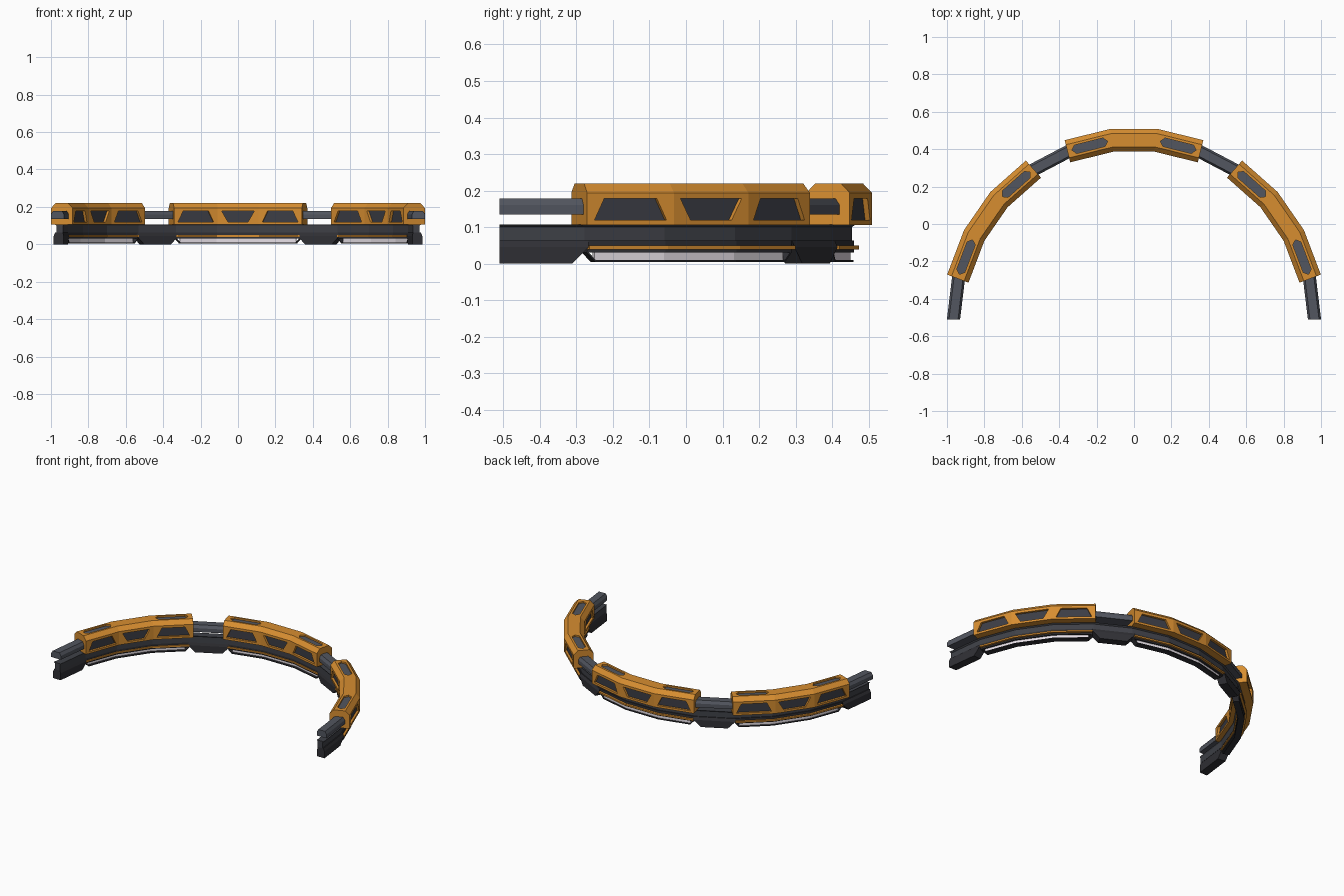
import bpy, bmesh, math
from mathutils import Vector

if "Cube" in bpy.data.objects:
    bpy.data.objects.remove(bpy.data.objects["Cube"])

# Half circle of 13 straight segments: three orange pods joined by bare couplings
N, R, CY = 13, 0.965, -0.51
STEP = math.pi / N
H = STEP / 2
L = 2 * R * math.sin(H)
APO = R * math.cos(H)


def material(name, rgb):
    m = bpy.data.materials.new(name)
    m.diffuse_color = (*rgb, 1)
    m.use_nodes = True
    m.node_tree.nodes["Principled BSDF"].inputs["Base Color"].default_value = m.diffuse_color
    return m


ORANGE = material("orange_paint", (0.68, 0.27, 0.03))
STEEL = material("grey_steel", (0.085, 0.093, 0.115))
RAIL = material("dark_rail", (0.05, 0.053, 0.064))
BLACK = material("charcoal", (0.03, 0.03, 0.036))
WINDOW = material("dark_panel", (0.045, 0.047, 0.06))
LIGHT = material("pale_light", (0.88, 0.82, 0.88))


def pt(i, s, d, z):
    """Segment i: s along, d outward, z up."""
    a = (i + 0.5) * STEP
    c, n = math.cos(a), math.sin(a)
    return Vector((c * (APO + d) - n * s, CY + n * (APO + d) + c * s, z))


def mitre(d):
    return L / 2 + d * math.tan(H)


def finish(bm, name, mats):
    bmesh.ops.remove_doubles(bm, verts=bm.verts, dist=1e-5)
    bmesh.ops.recalc_face_normals(bm, faces=bm.faces)
    me = bpy.data.meshes.new(name)
    bm.to_mesh(me)
    bm.free()
    for m in mats:
        me.materials.append(m)
    ob = bpy.data.objects.new(name, me)
    bpy.context.collection.objects.link(ob)
    return ob


def sweep(name, prof, first, last, mat, start=None, end=None, lift=None):
    """Sweep a closed (d, z) profile; start/end give square end extension by z."""
    rings = []

    def square(i, sign, f, up=0, more=0):
        rings.append([pt(i, sign * (L / 2 + f(z) + more), d, z + up) for d, z in prof])

    if lift and start:
        square(first, -1, start, lift[1], lift[0])
    if start:
        square(first, -1, start)
    else:
        rings.append([pt(first, -mitre(d), d, z) for d, z in prof])
    for i in range(first, last):
        rings.append([pt(i, mitre(d), d, z) for d, z in prof])
    if end:
        square(last, 1, end)
    else:
        rings.append([pt(last, mitre(d), d, z) for d, z in prof])
    if lift and end:
        square(last, 1, end, lift[1], lift[0])
    bm = bmesh.new()
    vs = [[bm.verts.new(p) for p in r] for r in rings]
    n = len(prof)
    for a, b in zip(vs, vs[1:]):
        for k in range(n):
            bm.faces.new((a[k], a[(k + 1) % n], b[(k + 1) % n], b[k]))
    bm.faces.new(vs[0])
    bm.faces.new(vs[-1])
    return finish(bm, name, [mat])


def box(d0, d1, z0, z1):
    return [(d0, z0), (d1, z0), (d1, z1), (d0, z1)]


def quad(bm, pts, mi=0):
    f = bm.faces.new([bm.verts.new(p) for p in pts])
    f.material_index = mi


def recess(bm, outer, inner, push, mi):
    """Frame around an opening, reveal, and a sunken panel."""
    deep = [p + push for p in inner]
    n = len(outer)
    for k in range(n):
        j = (k + 1) % n
        quad(bm, (outer[k], outer[j], inner[j], inner[k]))
        quad(bm, (inner[k], inner[j], deep[j], deep[k]))
    quad(bm, deep, mi)


W, T = 0.061, 0.036           # wall and roof half widths
Z0, Z1, Z2 = 0.106, 0.194, 0.22
EXT = 0.014


def pod(name, first):
    bm = bmesh.new()
    for k in range(3):
        i = first + k
        lo = lambda d: -(L / 2 + EXT) if k == 0 else -mitre(d)
        hi = lambda d: (L / 2 + EXT) if k == 2 else mitre(d)
        nrm = pt(i, 0, 1, 0) - pt(i, 0, 0, 0)
        # side walls with alternating trapezoid windows
        mb, mt = (0.055, 0.022) if k == 1 else (0.022, 0.05)
        for sg in (1, -1):
            d = sg * W
            a, b = lo(d), hi(d)
            outer = [pt(i, a, d, Z0), pt(i, b, d, Z0), pt(i, b, d, Z1), pt(i, a, d, Z1)]
            inner = [pt(i, a + mb, d, 0.12), pt(i, b - mb, d, 0.12),
                     pt(i, b - mt, d, 0.178), pt(i, a + mt, d, 0.178)]
            recess(bm, outer, inner, nrm * (-sg * 0.014), 1)
            e = sg * T
            quad(bm, (outer[3], outer[2], pt(i, hi(e), e, Z2), pt(i, lo(e), e, Z2)))
        # floor
        quad(bm, (pt(i, lo(-W), -W, Z0), pt(i, hi(-W), -W, Z0), pt(i, hi(W), W, Z0), pt(i, lo(W), W, Z0)))
        # roof, with a long slot on the end segments
        outer = [pt(i, lo(-T), -T, Z2), pt(i, hi(-T), -T, Z2), pt(i, hi(0), 0, Z2),
                 pt(i, hi(T), T, Z2), pt(i, lo(T), T, Z2), pt(i, lo(0), 0, Z2)]
        if k == 1:
            quad(bm, outer)
        else:
            a, b, w = lo(0) + 0.025, hi(0) - 0.025, 0.023
            inner = [pt(i, a + 0.02, -w, Z2), pt(i, b - 0.02, -w, Z2), pt(i, b, 0, Z2),
                     pt(i, b - 0.02, w, Z2), pt(i, a + 0.02, w, Z2), pt(i, a, 0, Z2)]
            recess(bm, outer, inner, Vector((0, 0, -0.01)), 2)
    # end caps
    cap = [(-W, Z0), (W, Z0), (W, Z1), (T, Z2), (0, Z2), (-T, Z2), (-W, Z1)]
    quad(bm, [pt(first, -L / 2 - EXT, d, z) for d, z in cap])
    quad(bm, [pt(first + 2, L / 2 + EXT, d, z) for d, z in cap])
    finish(bm, name, [ORANGE, WINDOW, STEEL])


# Continuous lower rail with a narrow web
sweep("lower_rail", [(-0.03, 0.062), (0.006, 0.062), (0.006, 0.1), (0.016, 0.107),
                     (-0.034, 0.107), (-0.03, 0.1)], 0, N - 1, RAIL)

# Couplings: upper beam and foot block at every fourth segment
beam = [(-0.035, 0.135), (0.035, 0.135), (0.035, 0.16), (0.024, 0.178),
        (-0.024, 0.178), (-0.035, 0.16)]
block = [(-0.033, 0.0), (0.02, 0.0), (0.02, 0.045), (0.012, 0.063), (-0.028, 0.063), (-0.033, 0.045)]
for n, i in enumerate(range(0, N, 4)):
    inside = lambda z: 0.03
    slope = lambda z: min(0.01, -0.035 + z)
    s0 = i > 0
    s1 = i < N - 1
    sweep(f"coupling_beam_{n}", beam, i, i, STEEL, inside if s0 else None, inside if s1 else None)
    sweep(f"foot_block_{n}", block, i, i, BLACK, slope if s0 else None, slope if s1 else None)

# Pods and the trim beneath them
for n, i in enumerate((1, 5, 9)):
    pod(f"pod_{n}", i)
    flush = lambda z: -0.006
    short = lambda z: -0.03
    args = (i, i + 2)
    sweep(f"trim_core_{n}", box(-0.028, 0.012, 0.03, 0.064), *args, BLACK, flush, flush)
    sweep(f"orange_trim_{n}", box(-0.036, 0.026, 0.039, 0.049), *args, ORANGE, flush, flush)
    sweep(f"light_strip_{n}", box(-0.014, 0.002, 0.009, 0.031), *args, LIGHT, short, short)
    sweep(f"bottom_skirt_{n}", box(-0.028, 0.01, 0.004, 0.01), *args, BLACK,
          short, short, (0.025, 0.026))
